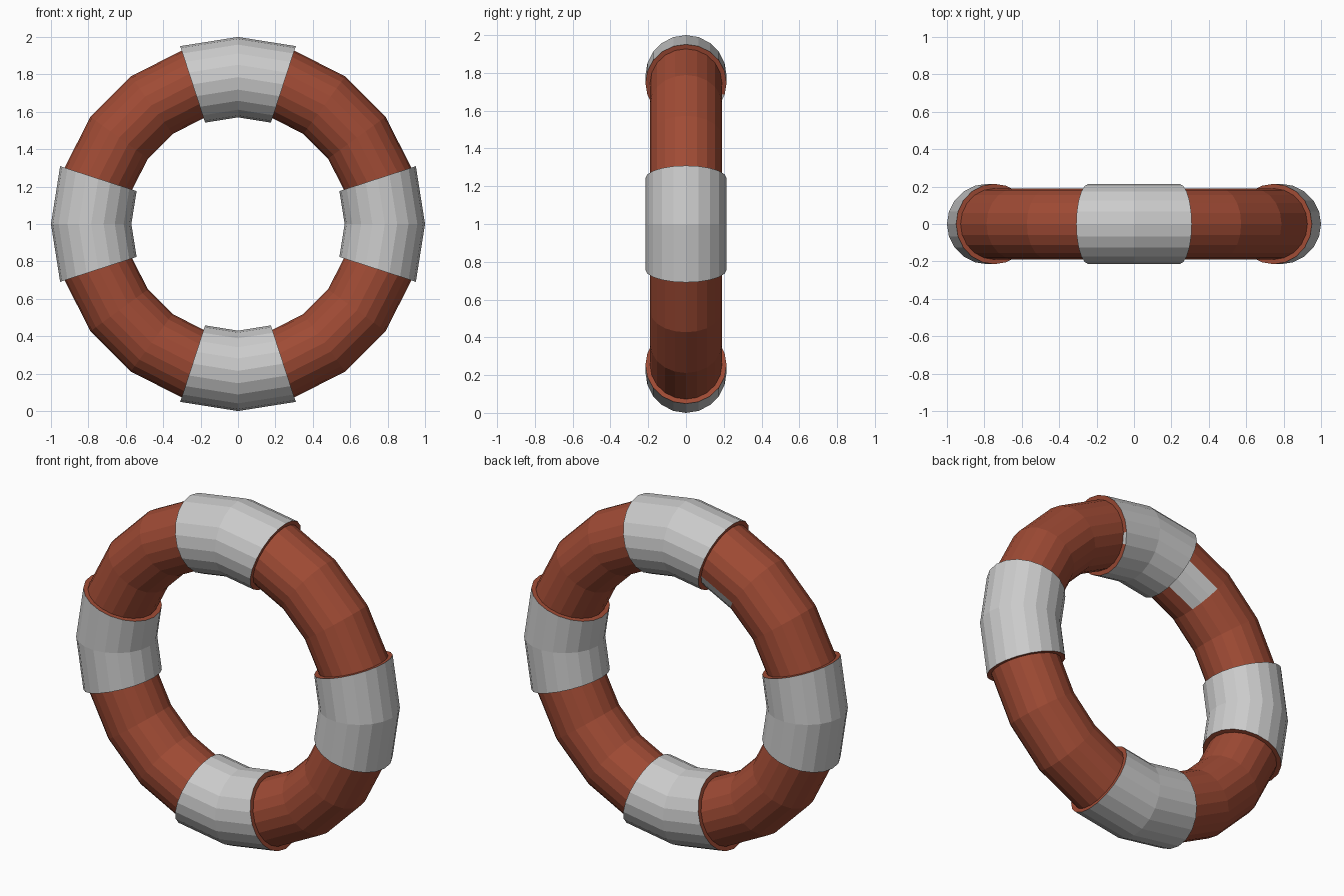
import bpy, bmesh
from math import sin, cos, pi

if "Cube" in bpy.data.objects:
    bpy.data.objects.remove(bpy.data.objects["Cube"])

SEG, SIDES = 20, 20          # segments round the ring, sides of the tube
R, TUBE, BAND = 0.785, 0.19, 0.215


def material(name, color):
    m = bpy.data.materials.new(name)
    m.diffuse_color = color
    m.use_nodes = True
    m.node_tree.nodes["Principled BSDF"].inputs["Base Color"].default_value = m.diffuse_color
    return m


bm = bmesh.new()


def section(i, r):
    """Tube cross-section of radius r at ring step i (step 0 = +x, side 0 = outermost)."""
    a = 2 * pi * i / SEG
    verts = []
    for j in range(SIDES):
        b = 2 * pi * j / SIDES
        d = R + r * cos(b)
        verts.append(bm.verts.new((d * cos(a), r * sin(b), 1 + d * sin(a))))
    return verts


def bridge(s, t, grey):
    """Join two cross-sections; grey is a set of side numbers painted grey."""
    for j in range(SIDES):
        k = (j + 1) % SIDES
        f = bm.faces.new((s[j], s[k], t[k], t[j]))
        f.material_index = 1 if j in grey else 0


# thin tube sections everywhere except band middles, thick ones over the bands
thin = {i: section(i, TUBE) for i in range(SEG) if i % 5}
thick = {i: section(i, BAND) for i in range(SEG) if i % 5 in (0, 1, 4)}
ALL = set(range(SIDES))

for i in range(SEG):
    n = (i + 1) % SEG
    if i % 5 in (0, 4):                      # raised grey bands
        bridge(thick[i], thick[n], ALL)
    else:                                    # red tube, one grey patch behind
        bridge(thin[i], thin[n], {6, 7, 8} if i == 6 else set())
    if i % 5 == 1:                           # red steps at the band ends
        bridge(thick[i], thin[i], {6} if i == 6 - 2 else set())
    if i % 5 == 4:
        bridge(thin[i], thick[i], {6} if i == 4 else set())

bmesh.ops.recalc_face_normals(bm, faces=bm.faces)
me = bpy.data.meshes.new("life_ring")
bm.to_mesh(me)
bm.free()
me.materials.append(material("red", (0.35, 0.07, 0.035, 1)))
me.materials.append(material("grey", (0.8, 0.8, 0.8, 1)))
ob = bpy.data.objects.new("life_ring", me)
bpy.context.collection.objects.link(ob)
